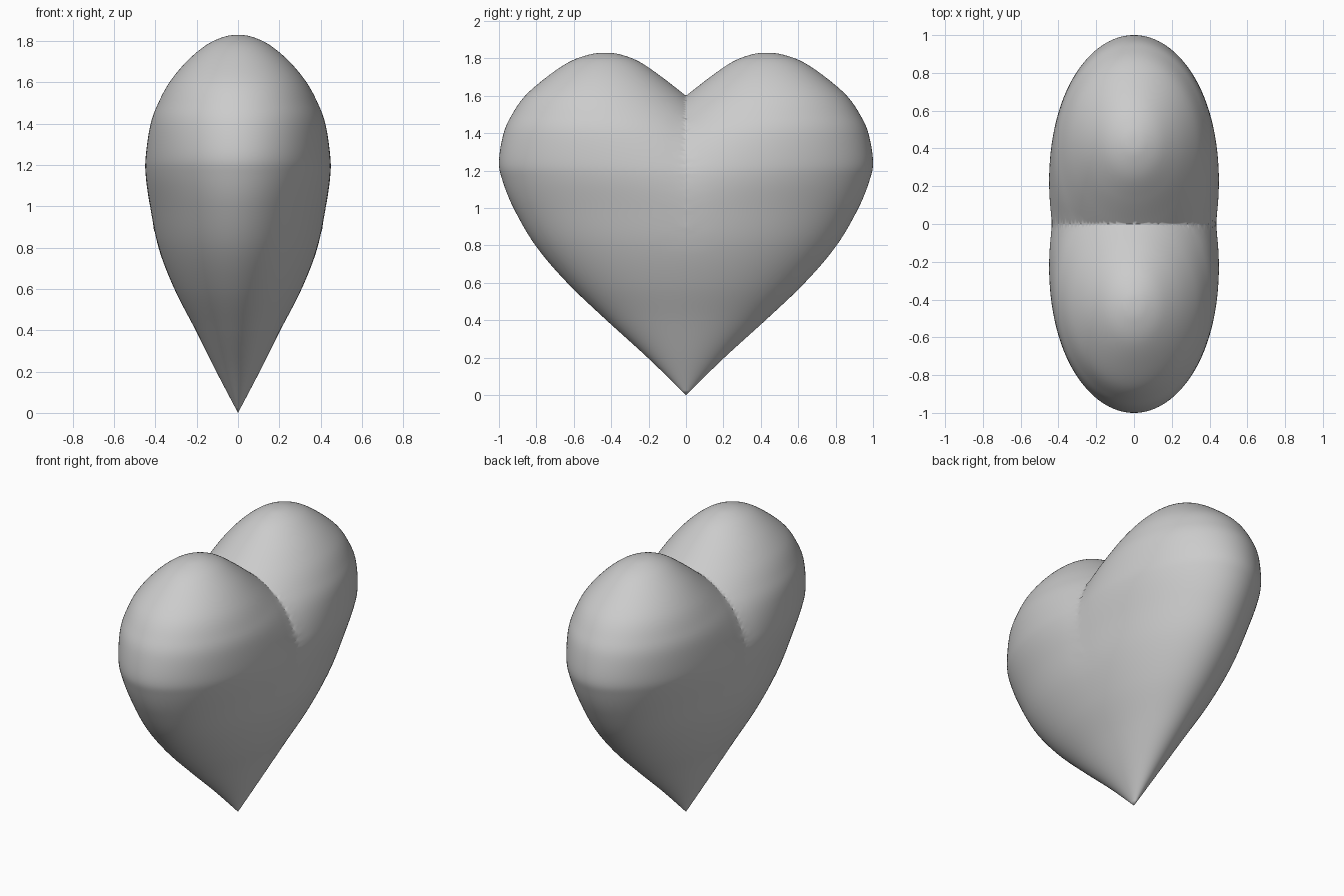
import bpy, bmesh, math

if "Cube" in bpy.data.objects:
    bpy.data.objects.remove(bpy.data.objects["Cube"])

# Lobe sections: height, centre offset in y, half width in y, half depth in x
SECTIONS = [
    (0.00, 0.000, 0.000, 0.000), (0.20, 0.000, 0.205, 0.105),
    (0.40, 0.000, 0.425, 0.205), (0.60, 0.000, 0.635, 0.308),
    (0.80, 0.015, 0.790, 0.385), (1.00, 0.090, 0.832, 0.426),
    (1.15, 0.195, 0.787, 0.447), (1.25, 0.265, 0.735, 0.446),
    (1.40, 0.355, 0.620, 0.423), (1.50, 0.400, 0.530, 0.386),
    (1.60, 0.430, 0.430, 0.332), (1.70, 0.437, 0.308, 0.250),
    (1.78, 0.436, 0.190, 0.155), (1.82, 0.433, 0.085, 0.070),
    (1.83, 0.430, 0.000, 0.000),
]
STEPS, SIDES = 8, 128


def smooth_sections(rows):
    """Catmull-Rom through the sections: straight at the tip, round at the top."""
    first = tuple(2 * a - b for a, b in zip(rows[0], rows[1]))
    z, c, a, b = rows[-2]
    pts = [first] + rows + [(z, c, -a, -b)]
    out = []
    for i in range(1, len(pts) - 2):
        for s in range(STEPS):
            t = s / STEPS
            out.append([0.5 * (2 * q + (r - p) * t + (2 * p - 5 * q + 4 * r - w) * t * t
                               + (3 * q - p - 3 * r + w) * t ** 3)
                        for p, q, r, w in zip(*pts[i - 1:i + 3])])
    return out + [list(rows[-1])]


# One tilted egg-shaped lobe, lofted from elliptical rings
bm = bmesh.new()
rings = []
for z, c, a, b in smooth_sections(SECTIONS):
    rings.append([bm.verts.new((b * math.cos(k * math.tau / SIDES),
                                c + a * math.sin(k * math.tau / SIDES), z))
                  for k in range(SIDES)])
for lo, hi in zip(rings, rings[1:]):
    for k in range(SIDES):
        n = (k + 1) % SIDES
        bm.faces.new((lo[k], lo[n], hi[n], hi[k]))
bmesh.ops.remove_doubles(bm, verts=bm.verts, dist=1e-5)

# Cut at the centre plane and mirror to make both lobes
bmesh.ops.bisect_plane(bm, geom=bm.verts[:] + bm.edges[:] + bm.faces[:], dist=1e-5,
                       plane_co=(0, 0, 0), plane_no=(0, 1, 0), clear_inner=True)
bmesh.ops.mirror(bm, geom=bm.verts[:] + bm.edges[:] + bm.faces[:],
                 axis='Y', merge_dist=1e-4)
bmesh.ops.remove_doubles(bm, verts=bm.verts, dist=1e-4)

# Soften the valley between the lobes, keeping the notch crisp
valley = [v for v in bm.verts if abs(v.co.y) < 0.1 and 0.8 < v.co.z < 1.5]
for _ in range(4):
    bmesh.ops.smooth_vert(bm, verts=valley, factor=0.5,
                          use_axis_x=True, use_axis_y=False, use_axis_z=False)
bmesh.ops.recalc_face_normals(bm, faces=bm.faces)

mesh = bpy.data.meshes.new("heart")
bm.to_mesh(mesh)
bm.free()
mesh.shade_smooth()
heart = bpy.data.objects.new("heart", mesh)
bpy.context.collection.objects.link(heart)
